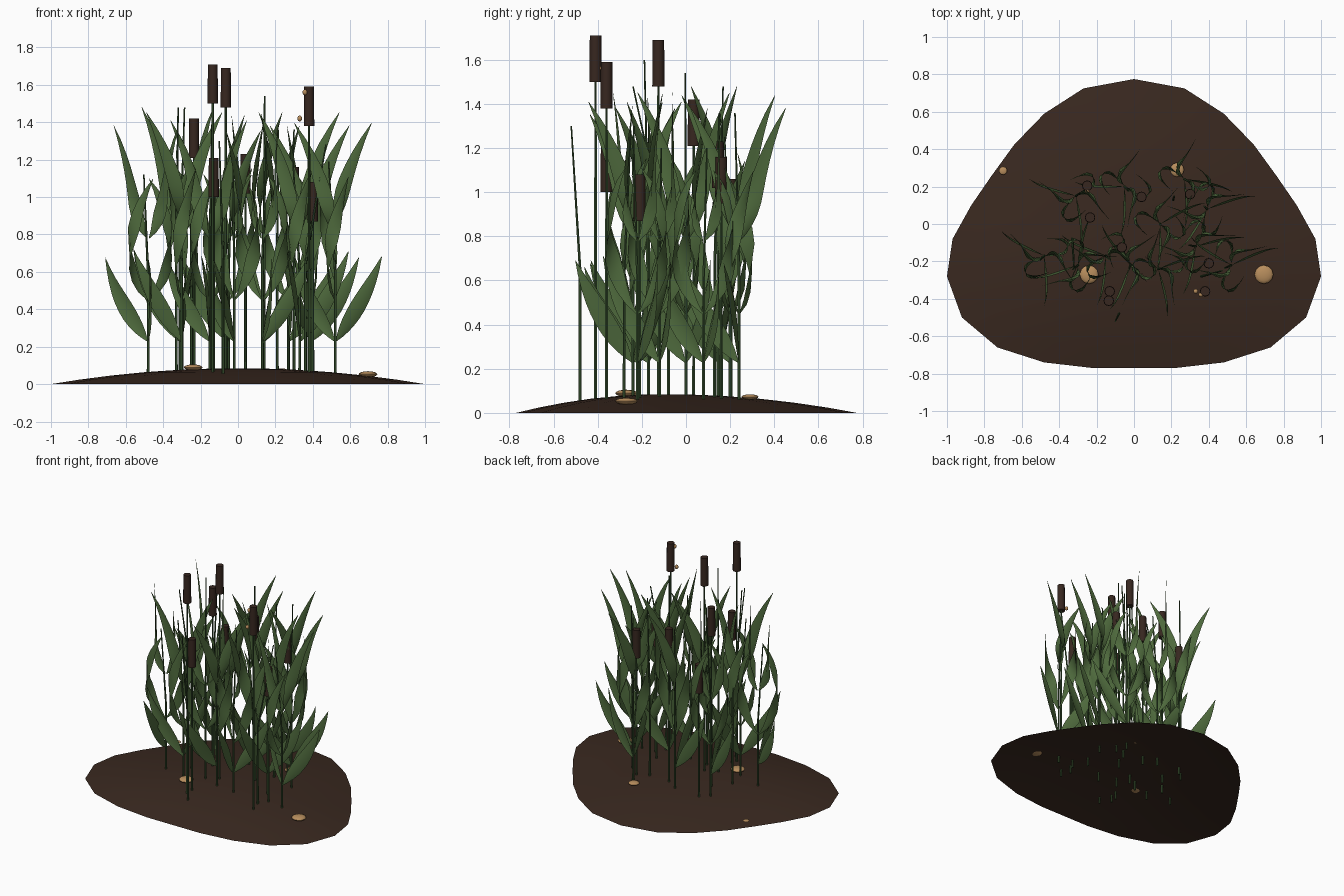
import bpy, bmesh, math, random
from mathutils import Vector

if "Cube" in bpy.data.objects:
    bpy.data.objects.remove(bpy.data.objects["Cube"])

random.seed(4)


def material(name, rgb):
    m = bpy.data.materials.new(name)
    m.diffuse_color = (*rgb, 1)
    m.use_nodes = True
    m.node_tree.nodes["Principled BSDF"].inputs["Base Color"].default_value = m.diffuse_color
    return m


SOIL = material("soil brown", (0.041, 0.0215, 0.014))
HEAD = material("seed head brown", (0.038, 0.020, 0.014))
LEAF = material("leaf green", (0.075, 0.14, 0.045))
STEM = material("stem green", (0.045, 0.095, 0.032))
TAN = material("pebble tan", (0.48, 0.27, 0.11))


def make(name, bm, mat, angle=40):
    me = bpy.data.meshes.new(name)
    bm.to_mesh(me)
    bm.free()
    me.materials.append(mat)
    ob = bpy.data.objects.new(name, me)
    bpy.context.collection.objects.link(ob)
    bpy.ops.object.select_all(action='DESELECT')
    ob.select_set(True)
    bpy.context.view_layer.objects.active = ob
    bpy.ops.object.shade_smooth_by_angle(angle=math.radians(angle))
    return ob


def ground(x, y):
    return 0.085 * (1 - min(1, (x / 1.0) ** 2 + ((y + 0.1) / 0.78) ** 2))


def tube(bm, rings, n):
    """Closed tube through (centre, radius) rings."""
    loops = []
    for c, r in rings:
        loops.append([bm.verts.new((c[0] + r * math.cos(k * math.tau / n),
                                    c[1] + r * math.sin(k * math.tau / n), c[2])) for k in range(n)])
    for a, b in zip(loops, loops[1:]):
        for k in range(n):
            bm.faces.new((a[k], a[(k + 1) % n], b[(k + 1) % n], b[k]))
    bm.faces.new(loops[0][::-1])
    bm.faces.new(loops[-1])


def polar(r, deg, z):
    a = math.radians(deg)
    return Vector((r * math.cos(a), r * math.sin(a), z))


def leaf(bm, origin, ctrl, width, n=10):
    """Creased pointed blade along a cubic Bezier path, standing on edge."""
    p = [Vector(c) for c in ctrl]
    rows = []
    for i in range(n + 1):
        t = i / n
        s = 1 - t
        c = p[0] * s**3 + p[1] * 3 * s * s * t + p[2] * 3 * s * t * t + p[3] * t**3
        d = (p[1] - p[0]) * s * s + (p[2] - p[1]) * 2 * s * t + (p[3] - p[2]) * t * t
        nrm = d.cross(Vector((0, 0, 1))).normalized()
        side = nrm.cross(d).normalized()
        w = width * (0.06 + 0.94 * math.sin(math.pi * t ** 0.9)) * 0.5 if i < n else 0.001
        c = c + origin
        rows.append([bm.verts.new(c - side * w), bm.verts.new(c + nrm * w * 0.25),
                     bm.verts.new(c + side * w)])
    for a, b in zip(rows, rows[1:]):
        for k in (0, 1):
            bm.faces.new((a[k], a[k + 1], b[k + 1], b[k]))


# Mound: mirrored outline, open underneath
half = [(.27, .725), (.48, .59), (.64, .425), (.76, .26), (.87, .10), (.97, -.08), (1, -.28),
        (.92, -.5), (.73, -.66), (.48, -.74), (.22, -.77)]
outline = [(0, .775)] + half + [(-x, y) for x, y in reversed(half)]
bm = bmesh.new()
prev = None
for s in (1, .85, .68, .5, .3, .12):
    ring = [bm.verts.new((x * s, (y + .1) * s - .1, .085 * (1 - s * s))) for x, y in outline]
    if prev:
        for k in range(len(ring)):
            j = (k + 1) % len(ring)
            bm.faces.new((prev[j], prev[k], ring[k], ring[j]))
    prev = ring
bm.faces.new(prev[::-1])
make("soil_mound", bm, SOIL)

# Leafy reeds: x, y, stem height, leaf height scale, directions of the low blades
plants = [(-.48, -.17, 1.12, .98, (155, 275)), (-.31, .15, 1.48, 1.05, (165, 280)),
          (-.30, -.22, 1.25, 1.03, (200, 80)), (-.15, -.17, 1.60, 1.0, (160, 265)),
          (-.05, .2, 1.25, 1.02, (270, 180)), (-.02, -.22, 1.2, .96, (250, 130)),
          (.13, -.24, 1.3, 1.0, (285, 20)), (.14, .0, 1.54, 1.03, (270, 30)),
          (.33, -.12, 1.2, 1.03, (15, 260)), (.27, .24, 1.36, .98, (275, 350)),
          (.39, .08, 1.2, .98, (20, 240)), (.52, -.22, 1.19, .99, (25, 150))]
stems, leaves = bmesh.new(), bmesh.new()
for i, (x, y, h, k, low) in enumerate(plants):
    lx, ly = random.uniform(-.04, .03), random.uniform(-.03, .03)
    tube(stems, [((x, y, .01), .008), ((x, y, h * .5), .007), ((x + lx, y + ly, h), .004)], 6)
    o = Vector((x, y, 0))
    for a in low:
        # low spreading blade
        leaf(leaves, o, [polar(.005, a, .23), polar(.08, a + 5, .34 * k),
                         polar(.19, a + 4, .47 * k), polar(.265, a - 5, .69 * k)], .09)
    for m in range(2):
        # middle blade, bowing out and sweeping round the stem
        b = low[0] + 50 + 170 * m + random.uniform(-15, 15)
        leaf(leaves, o, [polar(.005, b, .45), polar(.16, b, .62 * k),
                         polar(.17, b + 35, .92 * k), polar(.09, b + 85, 1.12 * k)], .08)
        # upper blade, sweeping outward to its tip
        tip = low[0] + 165 * m + random.uniform(-12, 12)
        b = tip + 60
        leaf(leaves, o, [polar(.005, b, .78), polar(.10, b, .92 * k),
                         polar(.07, b - 25, 1.12 * k), polar(.22, tip, 1.41 * k)], .08)

# Bare stems
for x, y, h, tx, ty in [(-.08, -.48, 1.3, -.1, -.52), (.36, -.28, 1.28, .47, -.25),
                        (-.33, -.08, 1.48, -.32, -.24), (.21, .13, 1.36, .215, .15)]:
    tube(stems, [((x, y, .01), .008), ((x, y, h * .5), .007), ((tx, ty, h), .004)], 6)

# Cattails: x, y, top of seed head
heads = bmesh.new()
for x, y, top in [(-.135, -.41, 1.71), (-.065, -.125, 1.69), (.38, -.36, 1.59), (-.235, .035, 1.42),
                  (.04, .145, 1.23), (-.13, -.36, 1.21), (.30, .16, 1.16), (.40, -.21, 1.08),
                  (-.25, .205, 1.06)]:
    tube(stems, [((x, y, .01), .008), ((x, y, top * .5), .007), ((x, y, top - .18), .006)], 6)
    tube(heads, [((x, y, top - .21), .028), ((x, y, top), .026)], 12)
make("reed_stems", stems, STEM)
make("reed_leaves", leaves, LEAF, 60)
make("cattail_heads", heads, HEAD)


def blob(bm, c, r, flat):
    vs = bmesh.ops.create_uvsphere(bm, u_segments=12, v_segments=8, radius=r)["verts"]
    for v in vs:
        v.co = Vector((v.co.x, v.co.y, v.co.z * flat)) + Vector(c)


# Pebbles on the mound
bm = bmesh.new()
for x, y, r in [(.695, -.27, .05), (-.24, -.27, .05), (.23, .29, .038), (-.70, .285, .022)]:
    blob(bm, (x, y, ground(x, y) + .013), r, .32)
make("pebbles", bm, TAN, 60)

# Tiny snails on the cattails
bm = bmesh.new()
for c in [(.358, -.378, 1.56), (.33, -.36, 1.42), (-.25, .178, 1.045)]:
    blob(bm, c, .013, 1.2)
make("snails", bm, TAN, 60)
